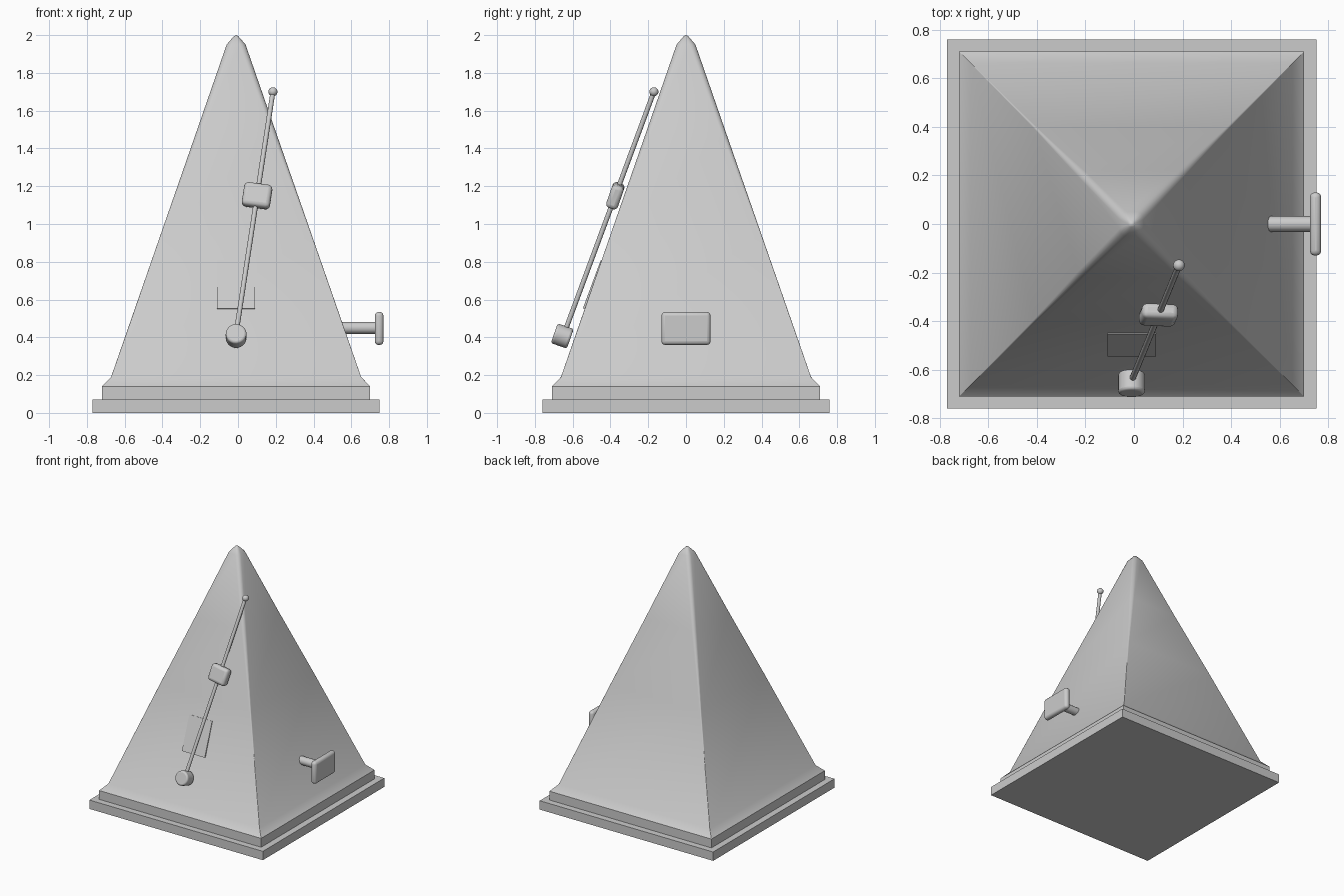
import bpy, bmesh, math
from mathutils import Vector, Matrix

if "Cube" in bpy.data.objects:
    bpy.data.objects.remove(bpy.data.objects["Cube"])

grey = bpy.data.materials.new("light grey")
grey.diffuse_color = (0.6, 0.6, 0.6, 1)
grey.use_nodes = True
grey.node_tree.nodes["Principled BSDF"].inputs["Base Color"].default_value = grey.diffuse_color
CX = -0.01  # centre of the case


def finish(name, bm, bevel=0.0, segments=3, angle=35):
    bmesh.ops.recalc_face_normals(bm, faces=bm.faces[:])
    mesh = bpy.data.meshes.new(name)
    bm.to_mesh(mesh)
    bm.free()
    mesh.materials.append(grey)
    ob = bpy.data.objects.new(name, mesh)
    bpy.context.collection.objects.link(ob)
    if bevel:
        mod = ob.modifiers.new("rounding", 'BEVEL')
        mod.width, mod.segments = bevel, segments
        mod.limit_method, mod.angle_limit = 'ANGLE', math.radians(40)
    bpy.ops.object.select_all(action='DESELECT')
    ob.select_set(True)
    bpy.context.view_layer.objects.active = ob
    bpy.ops.object.shade_smooth_by_angle(angle=math.radians(angle))
    return ob


def box(name, center, size, rot=Matrix(), bevel=0.0):
    bm = bmesh.new()
    bmesh.ops.create_cube(bm, size=1, matrix=Matrix.Translation(center) @ rot.to_4x4() @ Matrix.Diagonal((*size, 1)))
    return finish(name, bm, bevel)


def rod(name, a, b, radius, sides=16, bevel=0.0):
    a, b = Vector(a), Vector(b)
    rot = (b - a).to_track_quat('Z', 'Y').to_matrix().to_4x4()
    bm = bmesh.new()
    bmesh.ops.create_cone(bm, cap_ends=True, segments=sides, radius1=radius, radius2=radius,
                          depth=(b - a).length, matrix=Matrix.Translation((a + b) / 2) @ rot)
    return finish(name, bm, bevel)


# Stepped plinth
box("plinth_lower", (CX, 0, 0.035), (1.52, 1.52, 0.07))
box("plinth_upper", (CX, 0, 0.105), (1.42, 1.42, 0.07))

# Pyramid case: square rings whose corners grow rounder towards the top
rings = [(0.71, 0.14, 0.001), (0.662, 0.19, 0.001), (0.40, 0.943, 0.008),
         (0.22, 1.46, 0.025), (0.05, 1.95, 0.03), (0.012, 1.994, 0.010)]
STEPS = 4
bm = bmesh.new()
loops = []
for half, z, r in rings:
    loop = []
    for q in range(4):
        for k in range(STEPS + 1):
            a = math.pi / 2 * (q + k / STEPS)
            sx, sy = [(1, 1), (-1, 1), (-1, -1), (1, -1)][q]
            loop.append(bm.verts.new((CX + sx * (half - r) + r * math.cos(a),
                                      sy * (half - r) + r * math.sin(a), z)))
    loops.append(loop)
n = len(loops[0])
for lo, hi in zip(loops, loops[1:]):
    for i in range(n):
        bm.faces.new((lo[i], lo[(i + 1) % n], hi[(i + 1) % n], hi[i]))
tip = bm.verts.new((CX, 0, 2.0))
for i in range(n):
    bm.faces.new((loops[-1][i], loops[-1][(i + 1) % n], tip))
bm.faces.new(loops[0][::-1])
finish("case", bm, angle=30)

# Slope of the front face
slope = math.atan2(0.612, 1.76)
tilt = Matrix.Rotation(-slope, 3, 'X')
normal = tilt @ Vector((0, -1, 0))

# Front plate, standing slightly proud at its lower end
plate_tilt = Matrix.Rotation(-slope - 0.02, 3, 'X')
box("front_plate", (CX, -0.485, 0.675), (0.2, 0.03, 0.27), plate_tilt)

# Pendulum: pivot, rod, sliding weight and tip
low, high = Vector((CX, -0.645, 0.42)), Vector((0.185, -0.17, 1.70))
pivot = Vector((CX, -0.655, 0.407))
rod("pendulum_pivot", pivot - normal * 0.045, pivot + normal * 0.045, 0.055, 24, 0.012)
rod("pendulum_rod", low, high, 0.013, 12)
swing = Matrix.Rotation(math.atan2(0.195, 1.36), 3, 'Y')
box("sliding_weight", low.lerp(high, 0.57), (0.15, 0.065, 0.13), tilt @ swing, 0.022)
bm = bmesh.new()
bmesh.ops.create_uvsphere(bm, u_segments=16, v_segments=10, radius=0.024,
                          matrix=Matrix.Translation(high))
finish("pendulum_tip", bm)

# Winding key
rod("key_shaft", (0.5, 0, 0.45), (0.74, 0, 0.45), 0.032, 12)
box("key_handle", (0.747, 0, 0.447), (0.046, 0.26, 0.175), bevel=0.02)
